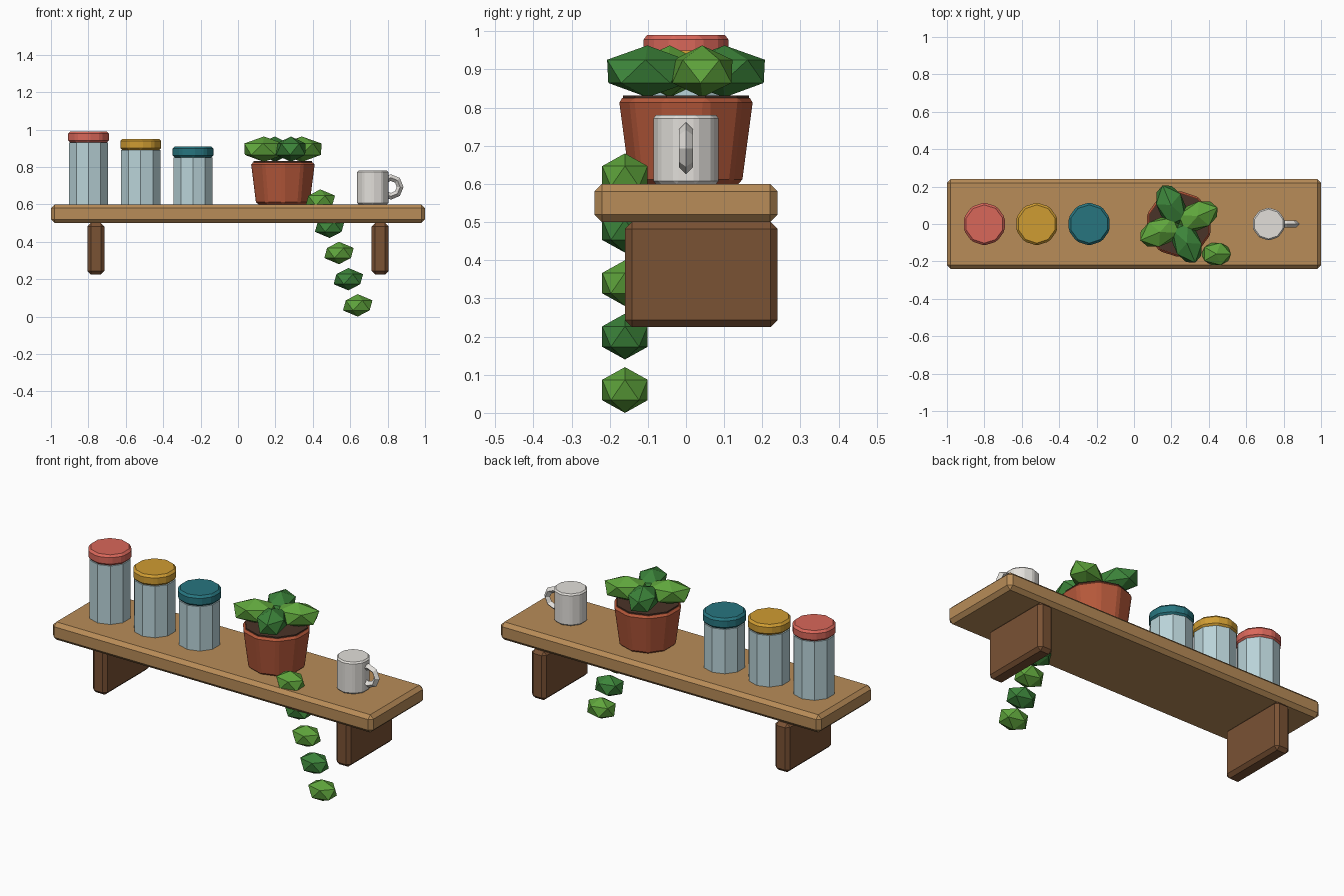
import bpy
from math import pi, cos, sin

if "Cube" in bpy.data.objects:
    bpy.data.objects.remove(bpy.data.objects["Cube"])


def mat(name, hex_rgb):
    def lin(c):
        c /= 255
        return c / 12.92 if c <= 0.04045 else ((c + 0.055) / 1.055) ** 2.4
    m = bpy.data.materials.new(name)
    m.diffuse_color = [lin(int(hex_rgb[i:i + 2], 16)) for i in (0, 2, 4)] + [1]
    m.use_nodes = True
    m.node_tree.nodes["Principled BSDF"].inputs["Base Color"].default_value = m.diffuse_color
    return m


def finish(name, material, bevel=0):
    o = bpy.context.object
    o.name = name
    if material:
        o.data.materials.append(material)
    if bevel:
        b = o.modifiers.new("bevel", 'BEVEL')
        b.width, b.segments = bevel, 1
    return o


def box(name, center, size, material, bevel):
    bpy.ops.mesh.primitive_cube_add(size=1, location=center)
    bpy.context.object.scale = size
    bpy.ops.object.transform_apply(location=False, rotation=False, scale=True)
    return finish(name, material, bevel)


def drum(name, x, z0, z1, r0, r1, sides, material, bevel=0):
    bpy.ops.mesh.primitive_cone_add(vertices=sides, radius1=r0, radius2=r1,
                                    depth=z1 - z0, location=(x, 0, (z0 + z1) / 2))
    return finish(name, material, bevel)


def leaf(name, center, scale, turn, material):
    bpy.ops.mesh.primitive_ico_sphere_add(subdivisions=1, radius=1, location=center,
                                          rotation=(0, 0, turn))
    bpy.context.object.scale = scale
    return finish(name, material)


wood = mat("wood", "B88C58")
dark_wood = mat("dark_wood", "7A5234")
glass = mat("glass", "B9D3D8")
clay = mat("clay", "B5583A")
soil = mat("soil", "4A3328")
white = mat("white", "E2DFDA")
greens = [mat("light_green", "5FA53C"), mat("dark_green", "3C843A")]

# Shelf board and its two brackets
box("shelf_board", (0, 0, 0.55), (2, 0.48, 0.1), wood, 0.02)
for side, x in (("left", -0.76), ("right", 0.76)):
    box(side + "_bracket", (x, 0.04, 0.3625), (0.09, 0.4, 0.275), dark_wood, 0.018)

# Jars with coloured lids
lids = (("red", "D9675A"), ("yellow", "CF9C32"), ("teal", "27757F"))
for i, (label, color) in enumerate(lids):
    x, top = -0.8 + 0.28 * i, 0.93 - 0.04 * i
    drum(label + "_jar", x, 0.6, top, 0.11, 0.11, 10, glass)
    drum(label + "_lid", x, top, top + 0.06, 0.115, 0.115, 10, mat(label, color), 0.012)

# Plant pot, soil and four crown leaves
drum("pot", 0.24, 0.6, 0.825, 0.15, 0.18, 10, clay, 0.012)
drum("soil", 0.24, 0.81, 0.832, 0.165, 0.165, 10, soil)
for i in range(4):
    a = 0.4 + i * pi / 2
    leaf("crown_leaf_%d" % i, (0.24 + 0.11 * cos(a), 0.11 * sin(a), 0.895),
         (0.128, 0.083, 0.068), a, greens[i % 2])

# Trailing vine
for i in range(5):
    leaf("vine_leaf_%d" % i, (0.44 + 0.05 * i, -0.16, 0.62 - 0.14 * i),
         (0.088, 0.07, 0.06), 0, greens[i % 2])

# Mug with ring handle
drum("mug", 0.72, 0.6, 0.78, 0.088, 0.088, 10, white, 0.008)
bpy.ops.mesh.primitive_torus_add(major_segments=8, minor_segments=4, major_radius=0.05,
                                 minor_radius=0.018, location=(0.817, 0, 0.693),
                                 rotation=(pi / 2, 0, 0))
finish("mug_handle", white)
